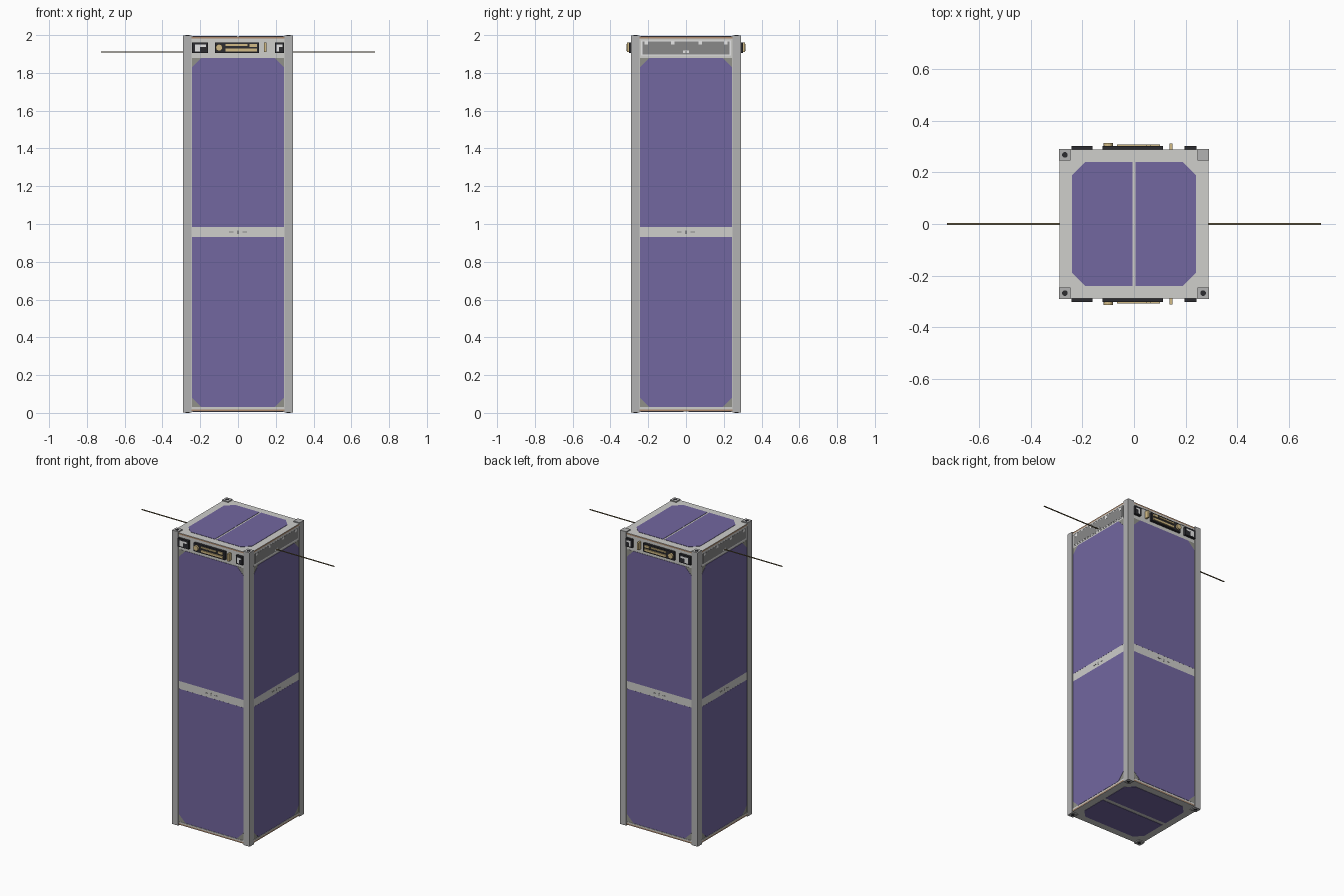
import bpy, bmesh, math
from mathutils import Vector

cube = bpy.data.objects.get("Cube")
if cube:
    bpy.data.objects.remove(cube, do_unlink=True)


def material(name, r, g, b):
    m = bpy.data.materials.new(name)
    m.use_nodes = True
    m.diffuse_color = (r, g, b, 1)
    m.node_tree.nodes["Principled BSDF"].inputs["Base Color"].default_value = (r, g, b, 1)
    return m


PURPLE = material("solar purple", 0.17, 0.135, 0.35)
LIGHT = material("light panel grey", 0.62, 0.62, 0.60)
RAIL = material("rail grey", 0.45, 0.45, 0.45)
BACKING = material("cell backing grey", 0.28, 0.28, 0.25)
COVER = material("cover grey", 0.25, 0.25, 0.25)
DARK = material("near black", 0.025, 0.025, 0.03)
GOLD = material("pale gold", 0.65, 0.50, 0.24)
WHITE = material("white", 0.85, 0.85, 0.85)
TAN = material("board tan", 0.42, 0.25, 0.15)
BRASS = material("antenna brass", 0.18, 0.14, 0.07)

# Each side maps flat coordinates u, v and an outward distance d to space
SIDES = {
    "front": lambda u, v, d: (u, -d, v),
    "back": lambda u, v, d: (u, d, v),
    "right": lambda u, v, d: (d, u, v),
    "left": lambda u, v, d: (-d, u, v),
    "top": lambda u, v, d: (u, v, 1 + d),
    "bottom": lambda u, v, d: (v, u, 1 - d),
}


def prism(name, side, points, d0, d1, mat):
    """Extrude a flat outline on one side from distance d0 to d1."""
    put = SIDES[side]
    bm = bmesh.new()
    inner = [bm.verts.new(put(u, v, d0)) for u, v in points]
    outer = [bm.verts.new(put(u, v, d1)) for u, v in points]
    bm.faces.new(inner)
    bm.faces.new(outer)
    n = len(points)
    for i in range(n):
        j = (i + 1) % n
        bm.faces.new((inner[i], inner[j], outer[j], outer[i]))
    bmesh.ops.recalc_face_normals(bm, faces=bm.faces)
    mesh = bpy.data.meshes.new(name)
    bm.to_mesh(mesh)
    bm.free()
    mesh.materials.append(mat)
    obj = bpy.data.objects.new(name, mesh)
    bpy.context.collection.objects.link(obj)
    return obj


def rect(u0, u1, v0, v1):
    return [(u0, v0), (u1, v0), (u1, v1), (u0, v1)]


def disc(u, v, r, n=16):
    turn = 2 * math.pi / n
    return [(u + r * math.cos(i * turn), v + r * math.sin(i * turn)) for i in range(n)]


def cell(u0, u1, v0, v1, cut):
    """Rectangle with clipped corners on the edge named by cut."""
    c = 0.05
    if cut == "high":
        return [(u0, v0), (u1, v0), (u1, v1 - c), (u1 - c, v1), (u0 + c, v1), (u0, v1 - c)]
    if cut == "low":
        return [(u0 + c, v0), (u1 - c, v0), (u1, v0 + c), (u1, v1), (u0, v1), (u0, v0 + c)]
    return [(v, u) for u, v in cell(v0, v1, u0, u1, "high" if cut == "far" else "low")]


# Inner body and the four corner rails with end screws
prism("body_core", "top", rect(-0.28, 0.28, -0.28, 0.28), -0.985, 0.98, LIGHT)
for sx in (-1, 1):
    for sy in (-1, 1):
        xs = sorted((sx * 0.246, sx * 0.2915))
        ys = sorted((sy * 0.246, sy * 0.2915))
        prism("corner_rail", "top", rect(*xs, *ys), -0.999, 0.999, RAIL)
        if (sx, sy) != (1, 1):
            prism("top_screw", "top", disc(sx * 0.268, sy * 0.268, 0.011), 0.99, 1.0, DARK)
        prism("bottom_screw", "bottom", disc(sy * 0.268, sx * 0.268, 0.011), 0.99, 1.0, DARK)

# Tall solar panels on the four walls
for side in ("front", "back", "right", "left"):
    prism(side + "_panel", side, rect(-0.246, 0.246, 0.015, 1.975), 0.27, 0.286, LIGHT)
    prism(side + "_cell_backing", side, rect(-0.243, 0.243, 0.03, 1.88), 0.28, 0.287, BACKING)
    prism(side + "_lower_cell", side, cell(-0.243, 0.243, 0.03, 0.932, "low"), 0.28, 0.2885, PURPLE)
    prism(side + "_upper_cell", side, cell(-0.243, 0.243, 0.985, 1.88, "high"), 0.28, 0.2885, PURPLE)
    prism(side + "_cell_band", side, rect(-0.243, 0.243, 0.932, 0.985), 0.28, 0.288, LIGHT)
    for u, w, h in ((-0.035, 0.012, 0.003), (0, 0.004, 0.009), (0.035, 0.012, 0.003)):
        prism(side + "_band_mark", side, rect(u - w, u + w, 0.957 - h, 0.957 + h), 0.28, 0.289, COVER)

# End boards with a tan edge, a light face and two solar cells
for end, gap in (("top", 0.006), ("bottom", 0.014)):
    full = rect(-0.289, 0.289, -0.289, 0.289)
    prism(end + "_frame", end, full, 0.972, 0.982, LIGHT)
    prism(end + "_board", end, full, 0.982, 0.990, TAN)
    prism(end + "_face", end, full, 0.990, 0.992, LIGHT)
    prism(end + "_cell_a", end, cell(-0.24, -gap, -0.24, 0.24, "near"), 0.99, 0.994, PURPLE)
    prism(end + "_cell_b", end, cell(gap, 0.24, -0.24, 0.24, "far"), 0.99, 0.994, PURPLE)

# Connector strip, the same on front and back
for side in ("front", "back"):
    for name, u0, u1 in (("outer", -0.243, -0.16), ("centre", -0.122, 0.112), ("inner", 0.195, 0.243)):
        prism(side + "_" + name + "_socket", side, rect(u0, u1, 1.905, 1.962), 0.28, 0.302, DARK)
    for name, box, d, mat in (
        ("label_bar", (-0.228, -0.17, 1.938, 1.95), 0.303, WHITE),
        ("label_stem", (-0.228, -0.202, 1.912, 1.938), 0.303, WHITE),
        ("small_label_bar", (0.205, 0.236, 1.938, 1.95), 0.303, WHITE),
        ("small_label_stem", (0.205, 0.218, 1.912, 1.938), 0.303, WHITE),
        ("upper_contact", (-0.065, 0.05, 1.942, 1.952), 0.309, GOLD),
        ("upper_contact_end", (0.062, 0.1, 1.938, 1.954), 0.309, GOLD),
        ("lower_contact", (-0.065, 0.1, 1.913, 1.929), 0.309, GOLD),
        ("gold_tab", (0.138, 0.15, 1.91, 1.96), 0.313, GOLD),
    ):
        prism(side + "_" + name, side, rect(*box), 0.285, d, mat)
    prism(side + "_round_plug", side, disc(-0.1, 1.934, 0.018), 0.285, 0.314, GOLD)

# Antenna covers and antennas on the two flanks
for side in ("right", "left"):
    prism(side + "_cover_rim", side, rect(-0.238, 0.238, 1.892, 1.974), 0.28, 0.2875, WHITE)
    prism(side + "_antenna_cover", side, rect(-0.231, 0.231, 1.898, 1.967), 0.28, 0.2885, COVER)
    for u in (-0.21, -0.07, 0.075, 0.21):
        prism(side + "_cover_clip", side, rect(u - 0.009, u + 0.009, 1.95, 1.967), 0.28, 0.289, WHITE)
    prism(side + "_antenna_mount", side, rect(-0.016, 0.016, 1.904, 1.918), 0.28, 0.2895, WHITE)
    prism(side + "_antenna", side, rect(-0.003, 0.003, 1.909, 1.914), 0.28, 0.725, BRASS)
